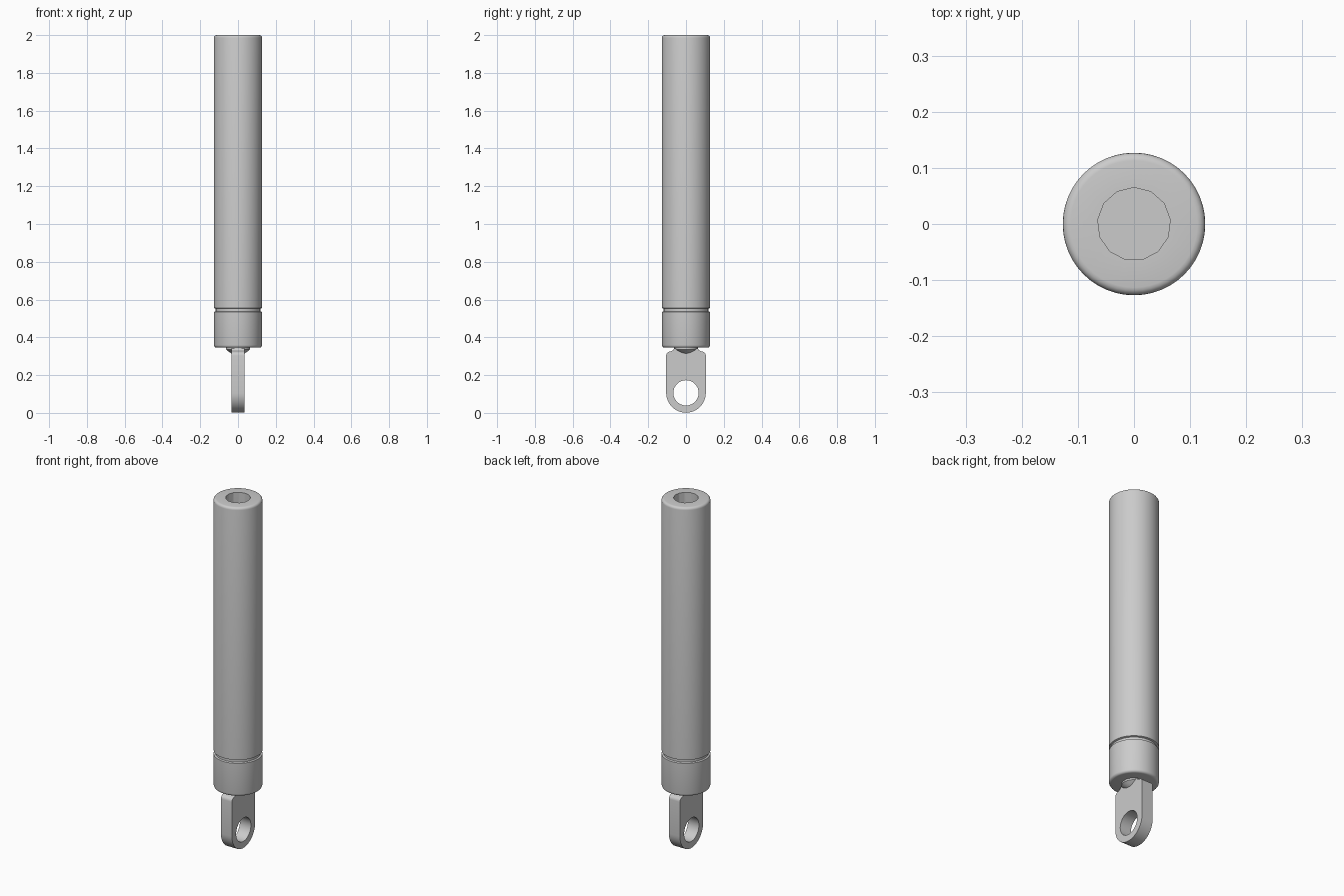
import bpy, bmesh
from math import pi, sin, cos, radians

if "Cube" in bpy.data.objects:
    bpy.data.objects.remove(bpy.data.objects["Cube"], do_unlink=True)

steel = bpy.data.materials.new("grey_steel")
steel.use_nodes = True
GREY = (0.6, 0.6, 0.6, 1)
steel.diffuse_color = GREY
steel.node_tree.nodes["Principled BSDF"].inputs["Base Color"].default_value = GREY


def add_object(name, mesh):
    obj = bpy.data.objects.new(name, mesh)
    bpy.context.collection.objects.link(obj)
    mesh.materials.clear()
    mesh.materials.append(steel)
    return obj


def smooth(obj):
    bpy.ops.object.select_all(action="DESELECT")
    obj.select_set(True)
    bpy.context.view_layer.objects.active = obj
    bpy.ops.object.shade_smooth_by_angle(angle=radians(32))


def arc(cx, cy, r, start, end, steps):
    angles = [radians(start + (end - start) * i / steps) for i in range(steps + 1)]
    return [(cx + r * cos(a), cy + r * sin(a)) for a in angles]


def lathe(name, profile, sides):
    """Revolve (radius, height) points about z; both ends lie on the axis."""
    bm = bmesh.new()
    verts = [bm.verts.new((r, 0, z)) for r, z in profile]
    edges = [bm.edges.new(pair) for pair in zip(verts, verts[1:])]
    bmesh.ops.spin(bm, geom=verts + edges, cent=(0, 0, 0), axis=(0, 0, 1),
                   angle=2 * pi, steps=sides, use_merge=True)
    bmesh.ops.remove_doubles(bm, verts=bm.verts, dist=1e-5)
    bmesh.ops.recalc_face_normals(bm, faces=bm.faces)
    mesh = bpy.data.meshes.new(name)
    bm.to_mesh(mesh)
    bm.free()
    return add_object(name, mesh)


def bake(obj, name):
    """Replace an object by its evaluated mesh."""
    graph = bpy.context.evaluated_depsgraph_get()
    mesh = bpy.data.meshes.new_from_object(obj.evaluated_get(graph))
    bpy.data.objects.remove(obj, do_unlink=True)
    mesh.name = name
    result = add_object(name, mesh)
    smooth(result)
    return result


# Cylinder body with rounded ends and a groove above the end collar
R, ROUND, LOW, TOP = 0.127, 0.014, 0.345, 2.0
groove = [(R, 0.535), (0.118, 0.538), (0.118, 0.552), (R, 0.555)]
profile = ([(0, LOW)] + arc(R - ROUND, LOW + ROUND, ROUND, -90, 0, 4) + groove
           + arc(R - ROUND, TOP - ROUND, ROUND, 0, 90, 4) + [(0, TOP)])
body = lathe("cylinder_body_uncut", profile, 48)

# Blind bore in the top
bore = lathe("bore_cutter", [(0, 1.6), (0.065, 1.6), (0.065, 2.1), (0, 2.1)], 13)
bore.rotation_euler.z = pi / 2
bore.hide_render = True
cut = body.modifiers.new("bore", "BOOLEAN")
cut.operation, cut.solver, cut.object = "DIFFERENCE", "EXACT", bore
bake(body, "cylinder_body")
bpy.data.objects.remove(bore, do_unlink=True)

# Rod neck tapering into the lug
smooth(lathe("rod_neck", [(0, 0.30), (0.035, 0.315), (0.05, 0.325), (0.063, 0.335),
                          (0.063, 0.35), (0, 0.35)], 32))

# Flat mounting lug with a round eye, drawn in the y-z plane
W, EYE_Z, SHOULDER = 0.105, 0.106, 0.022
outline = (arc(0, EYE_Z, W, 180, 360, 24)
           + arc(W - SHOULDER, 0.325 - SHOULDER, SHOULDER, 0, 90, 5)
           + [(0.068, 0.332), (0.062, 0.342), (-0.062, 0.342), (-0.068, 0.332)]
           + arc(SHOULDER - W, 0.325 - SHOULDER, SHOULDER, 90, 180, 5))
eye = arc(0, EYE_Z, 0.067, 0, 360, 32)[:-1]
curve = bpy.data.curves.new("lug_outline", "CURVE")
curve.dimensions, curve.fill_mode, curve.extrude = "2D", "BOTH", 0.035
for points in (outline, eye):
    spline = curve.splines.new("POLY")
    spline.points.add(len(points) - 1)
    for point, (y, z) in zip(spline.points, points):
        point.co = (y, z, 0, 1)
    spline.use_cyclic_u = True
lug = bpy.data.objects.new("lug_outline", curve)
bpy.context.collection.objects.link(lug)
lug = bake(lug, "mounting_lug")
lug.rotation_euler = (pi / 2, 0, pi / 2)
